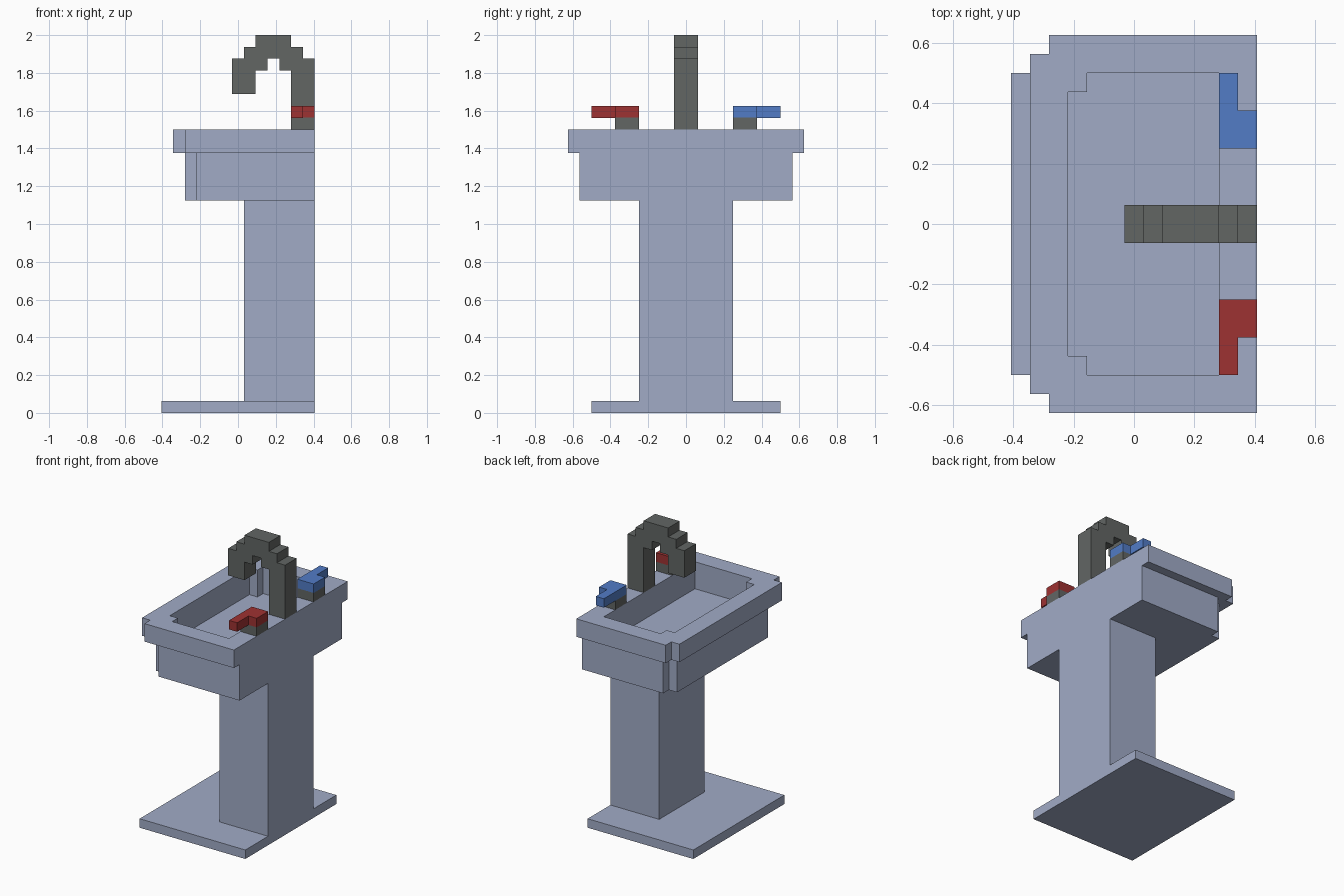
import bpy, bmesh
from mathutils import Vector

cube = bpy.data.objects.get("Cube")
if cube:
    bpy.data.objects.remove(cube, do_unlink=True)

U = 1 / 16       # size of one block
X_OFFSET = -6.5  # centres the 13-block depth on x = 0


def material(name, rgb):
    """Flat material from 0-255 sRGB values."""
    lin = [((c / 255 + 0.055) / 1.055) ** 2.4 for c in rgb]
    m = bpy.data.materials.new(name)
    m.use_nodes = True
    m.diffuse_color = (*lin, 1)
    bsdf = m.node_tree.nodes["Principled BSDF"]
    bsdf.inputs["Base Color"].default_value = (*lin, 1)
    bsdf.inputs["Roughness"].default_value = 0.8
    return m


CERAMIC = material("blue_grey_ceramic", (161, 171, 198))
METAL = material("dark_grey_metal", (98, 102, 100))
RED = material("hot_red", (158, 50, 50))
BLUE = material("cold_blue", (82, 124, 198))


def finish(bm, name, mat):
    """Turn a mesh measured in blocks into a scaled object."""
    for v in bm.verts:
        v.co = Vector((v.co.x + X_OFFSET, v.co.y, v.co.z)) * U
    bmesh.ops.recalc_face_normals(bm, faces=bm.faces)
    mesh = bpy.data.meshes.new(name)
    bm.to_mesh(mesh)
    bm.free()
    mesh.materials.append(mat)
    ob = bpy.data.objects.new(name, mesh)
    bpy.context.collection.objects.link(ob)
    return ob


def prism(name, points, direction, mat):
    """Extrude a closed outline along a direction."""
    bm = bmesh.new()
    face = bm.faces.new([bm.verts.new(p) for p in points])
    out = bmesh.ops.extrude_face_region(bm, geom=[face], use_keep_orig=True)
    top = [g for g in out["geom"] if isinstance(g, bmesh.types.BMVert)]
    bmesh.ops.translate(bm, verts=top, vec=direction)
    return finish(bm, name, mat)


def box(name, x0, x1, y0, y1, z0, z1, mat):
    pts = [(x0, y0, z0), (x1, y0, z0), (x1, y1, z0), (x0, y1, z0)]
    return prism(name, pts, (0, 0, z1 - z0), mat)


def outline(x0, x1, y, z):
    """Rectangle whose two -x corners are notched by one block."""
    half = [(x1, y), (x0 + 1, y), (x0 + 1, y - 1), (x0, y - 1)]
    return [(px, py, z) for px, py in half] + [(px, -py, z) for px, py in reversed(half)]


# Foot and pedestal
box("foot_plate", 0, 13, -8, 8, 0, 1, CERAMIC)
box("pedestal", 7, 13, -4, 4, 1, 18, CERAMIC)

# Basin: stacked outlines from the underside, over the rim, down to the floor
bm = bmesh.new()
rings = [[bm.verts.new(p) for p in outline(*args)] for args in (
    (2, 13, 9, 18), (2, 13, 9, 22),      # bowl
    (1, 13, 10, 22), (1, 13, 10, 24),    # rim
    (3, 11, 8, 24), (3, 11, 8, 21))]     # hollow
for level, (a, b) in enumerate(zip(rings, rings[1:])):
    for i in range(8):
        if i == 7 and level < 3:
            continue  # flush back, filled by one face below
        j = (i + 1) % 8
        bm.faces.new((a[i], a[j], b[j], b[i]))
bm.faces.new(rings[0])
bm.faces.new(rings[-1])
bm.faces.new([r[0] for r in rings[:4]] + [r[7] for r in reversed(rings[:4])])
finish(bm, "basin", CERAMIC)

# Stepped arched faucet
profile = [(6, 27), (8, 27), (8, 29), (9, 29), (9, 30), (10, 30), (10, 29),
           (11, 29), (11, 24), (13, 24), (13, 30), (12, 30), (12, 31),
           (11, 31), (11, 32), (8, 32), (8, 31), (7, 31), (7, 30), (6, 30)]
prism("faucet", [(x, -1, z) for x, z in profile], (0, 2, 0), METAL)

# Tap stems with L-shaped handles
handle = [(11, 4), (13, 4), (13, 6), (12, 6), (12, 8), (11, 8)]
for side, label, mat in ((-1, "hot", RED), (1, "cold", BLUE)):
    y0, y1 = sorted((4 * side, 6 * side))
    box(label + "_tap_stem", 11, 13, y0, y1, 24, 25, METAL)
    prism(label + "_tap_handle", [(x, y * side, 25) for x, y in handle], (0, 0, 1), mat)
